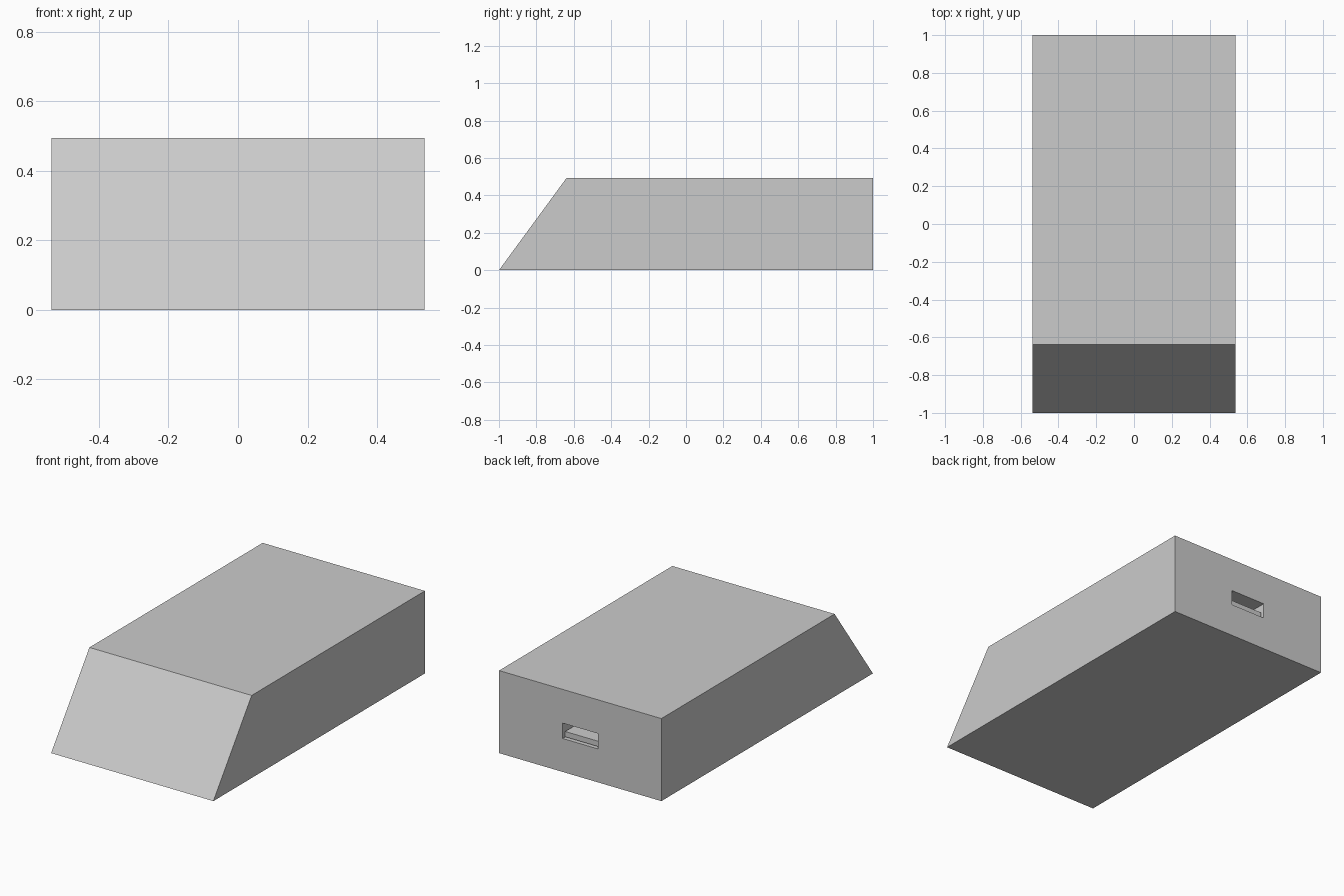
import bpy, bmesh

if "Cube" in bpy.data.objects:
    bpy.data.objects.remove(bpy.data.objects["Cube"])

HALF_WIDTH = 0.537


def extrude_profile(name, profile, half_width):
    """Extrude a (y, z) profile symmetrically along x."""
    bm = bmesh.new()
    face = bm.faces.new([bm.verts.new((-half_width, y, z)) for y, z in profile])
    side = bmesh.ops.extrude_face_region(bm, geom=[face])["geom"]
    bmesh.ops.translate(bm, vec=(2 * half_width, 0, 0),
                        verts=[v for v in side if isinstance(v, bmesh.types.BMVert)])
    bmesh.ops.recalc_face_normals(bm, faces=bm.faces)
    mesh = bpy.data.meshes.new(name)
    bm.to_mesh(mesh)
    bm.free()
    obj = bpy.data.objects.new(name, mesh)
    bpy.context.collection.objects.link(obj)
    return obj


def rectangle(y0, y1, z0, z1):
    return [(y0, z0), (y1, z0), (y1, z1), (y0, z1)]


# Casing with a sloped front
casing = extrude_profile("casing", [(-1, 0), (1, 0), (1, 0.494), (-0.638, 0.494)], HALF_WIDTH)

# Socket opening in the back
cutter = extrude_profile("socket_cutter", rectangle(0.75, 1.1, 0.2, 0.292), 0.116)
cutter.hide_render = True
cutter.hide_set(True)
cut = casing.modifiers.new("socket", 'BOOLEAN')
cut.operation = 'DIFFERENCE'
cut.solver = 'EXACT'
cut.object = cutter

# Contact tongue inside the socket
extrude_profile("socket_tongue", rectangle(0.745, 0.985, 0.206, 0.238), 0.11)
